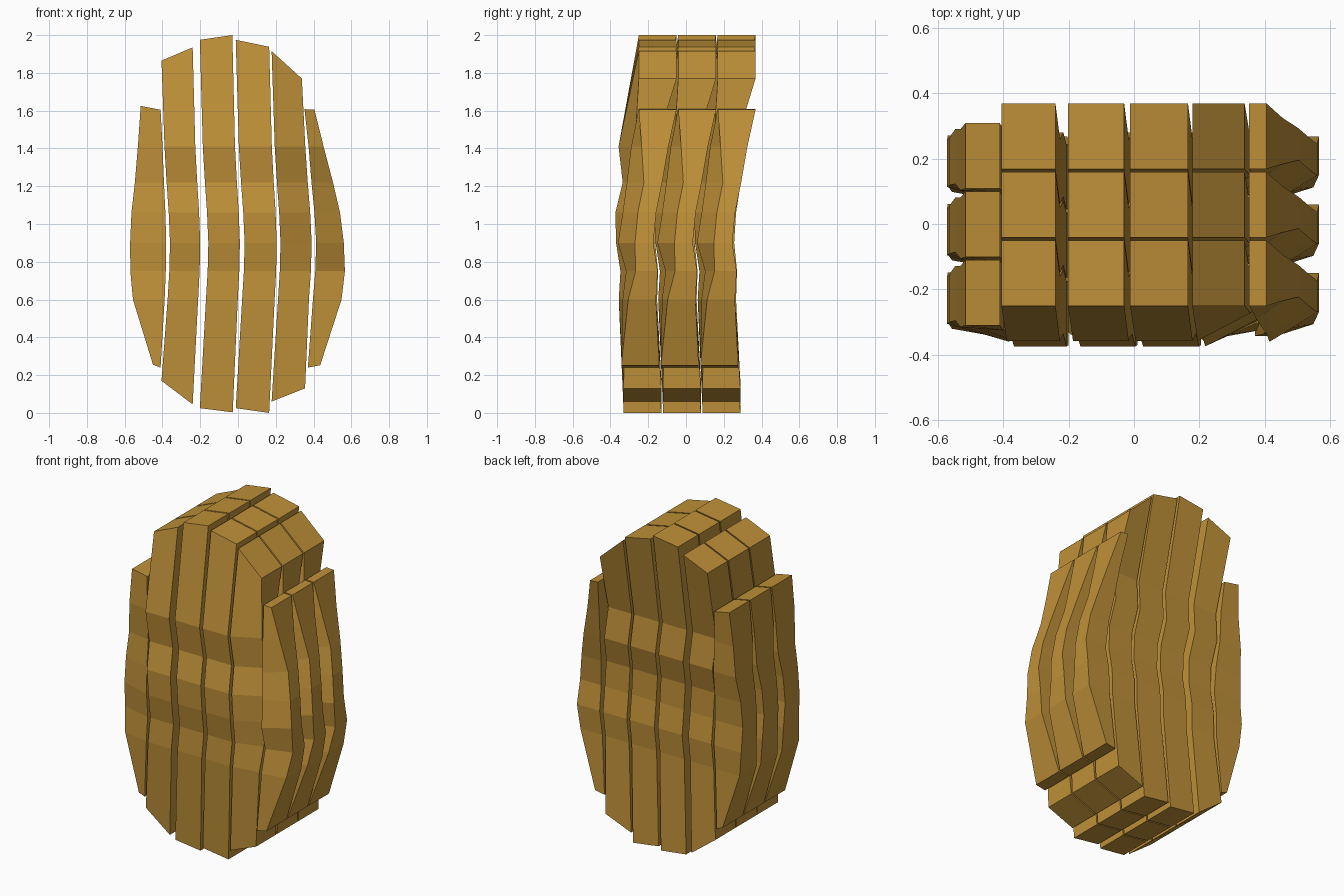
import bpy, bmesh

if "Cube" in bpy.data.objects:
    bpy.data.objects.remove(bpy.data.objects["Cube"])

mat = bpy.data.materials.new("golden_brown")
mat.diffuse_color = (0.52, 0.28, 0.04, 1)
mat.use_nodes = True
mat.node_tree.nodes["Principled BSDF"].inputs["Base Color"].default_value = mat.diffuse_color

ROWS, STEP, DEPTH = 3, 0.209, 0.2
LEVELS = [1.41, 1.22, 1.06, 0.9, 0.75, 0.6]
FRONT = [-0.357, -0.335, -0.374, -0.37, -0.347, -0.356]   # wavy front line
BOW = [0.35, 0.6, 0.85, 1.0, 0.92, 0.72]                  # sideways bulge


def column(name, top, bottom, bulge_l, bulge_r, y_top=-0.25, y_bot=-0.33,
           left_x=None, right_x=None, left_in=None, right_in=None, front=None):
    """Rings (left/right z and x) joined into one stave, repeated front to back.
    top/bottom = (x left, z left, x right, z right)."""
    zero = [0] * 6
    left_in, right_in, front = left_in or zero, right_in or zero, front or FRONT
    rings = []

    def ring(xl, zl, xr, zr, yl, yr, back):
        rings.append([(xl, yl, zl), (xr, yr, zr), (xr, back, zr), (xl, back, zl)])

    ring(*top, y_top, y_top, y_top + DEPTH)
    for i, z in enumerate(LEVELS):
        xl = left_x[i] if left_x else top[0] + bulge_l * BOW[i]
        xr = right_x[i] if right_x else top[2] + bulge_r * BOW[i]
        ring(xl, z, xr, z, front[i] + left_in[i], front[i] + right_in[i], front[i] + DEPTH - 0.003)
    ring(*bottom, y_bot, y_bot, y_bot + DEPTH)

    for r in range(ROWS):
        bm = bmesh.new()
        vs = [[bm.verts.new((x, y + r * STEP, z)) for x, y, z in ring_] for ring_ in rings]
        for a, b in zip(vs, vs[1:]):
            for k in range(4):
                n = (k + 1) % 4
                bm.faces.new((a[k], b[k], b[n], a[n]))
        bm.faces.new(vs[0])
        bm.faces.new(vs[-1][::-1])
        bmesh.ops.recalc_face_normals(bm, faces=bm.faces)
        me = bpy.data.meshes.new(name)
        bm.to_mesh(me)
        bm.free()
        me.materials.append(mat)
        bpy.context.collection.objects.link(bpy.data.objects.new(f"{name}_{r + 1}", me))


# outer left staves, tapered towards their outer edge
column("left_outer_stave", (-0.515, 1.625, -0.41, 1.605), (-0.45, 0.255, -0.41, 0.24),
       0, 0.03, y_top=-0.31, y_bot=-0.335,
       left_x=[-0.53, -0.546, -0.564, -0.571, -0.57, -0.556],
       left_in=[0.01, 0.03, 0.05, 0.055, 0.045, 0.03],
       front=[-0.325, -0.325, -0.35, -0.36, -0.345, -0.35])
# four tall middle staves
column("left_inner_stave", (-0.405, 1.865, -0.24, 1.935), (-0.405, 0.17, -0.24, 0.045), 0.045, 0.04)
column("centre_left_stave", (-0.202, 1.975, -0.03, 2.0), (-0.202, 0.025, -0.028, 0.003), 0.045, 0.04)
column("centre_right_stave", (-0.012, 1.975, 0.165, 1.938), (-0.012, 0.025, 0.165, 0.0), 0.047, 0.04)
# right inner staves, front face turned to the right
column("right_inner_stave", (0.178, 1.915, 0.338, 1.77), (0.178, 0.06, 0.355, 0.13), 0.047, 0.052,
       right_in=[0.085, 0.08, 0.085, 0.08, 0.05, 0.03])
# outer right staves, strongly chamfered towards their outer edge
column("right_outer_stave", (0.352, 1.608, 0.405, 1.605), (0.37, 0.24, 0.435, 0.252), 0.062, 0,
       y_bot=-0.342, right_x=[0.453, 0.503, 0.54, 0.56, 0.566, 0.548],
       left_in=[0.0, 0.01, 0.02, 0.01, 0.03, 0.02],
       right_in=[0.055, 0.1, 0.1, 0.1, 0.08, 0.05],
       front=[-0.29, -0.323, -0.355, -0.37, -0.347, -0.356])
